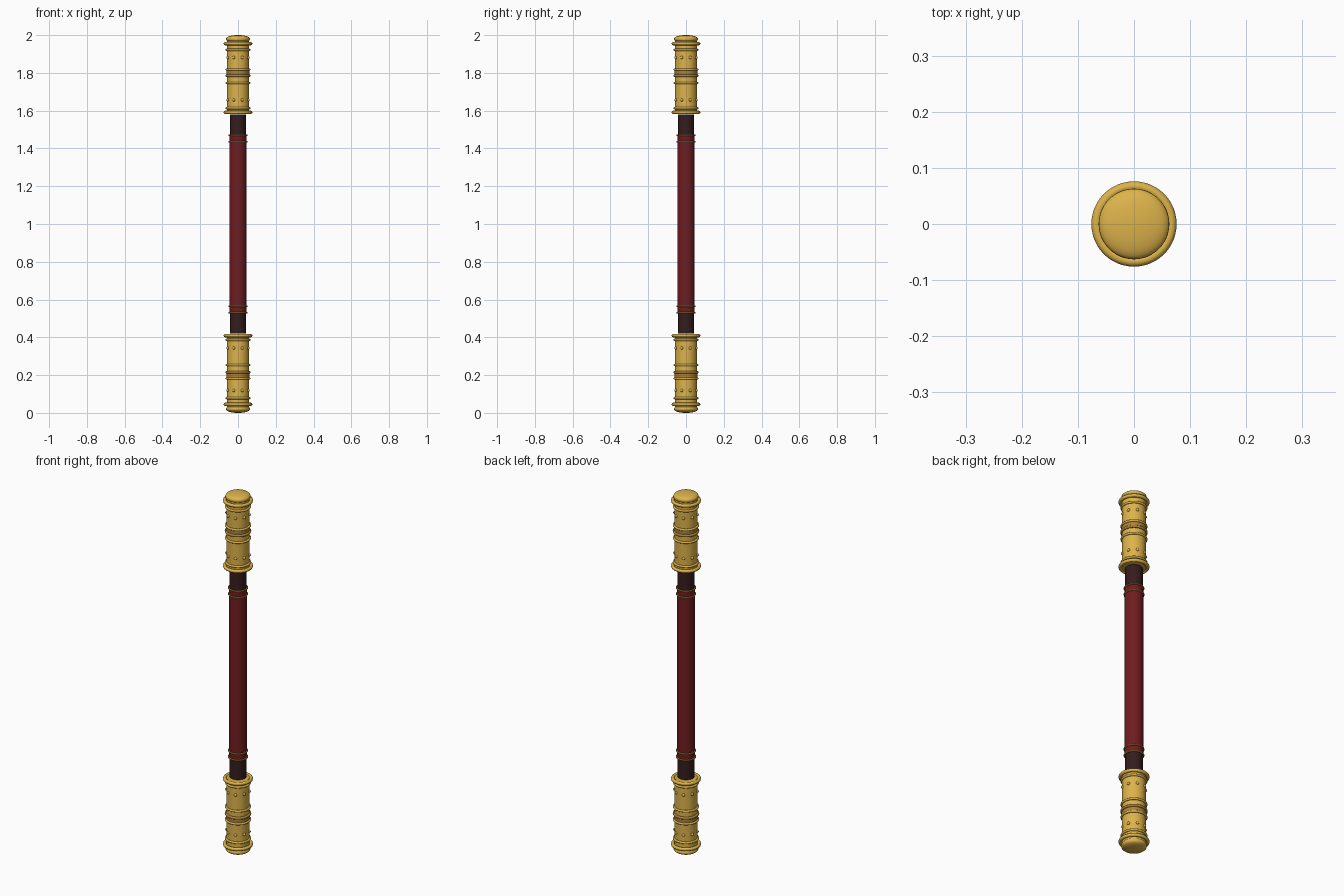
import bpy, math

if "Cube" in bpy.data.objects:
    bpy.data.objects.remove(bpy.data.objects["Cube"])


def material(name, color):
    m = bpy.data.materials.new(name)
    m.diffuse_color = (*color, 1)
    m.use_nodes = True
    m.node_tree.nodes["Principled BSDF"].inputs["Base Color"].default_value = m.diffuse_color
    return m


gold = material("gold", (0.72, 0.45, 0.07))
bronze = material("bronze", (0.42, 0.22, 0.04))
red = material("red_lacquer", (0.16, 0.012, 0.014))
dark = material("dark_wood", (0.035, 0.012, 0.013))


def finish(name, mat, angle=40):
    ob = bpy.context.object
    ob.name = name
    ob.data.materials.append(mat)
    bpy.ops.object.shade_smooth_by_angle(angle=math.radians(angle))
    return ob


def tube(name, r, z0, z1, mat):
    bpy.ops.mesh.primitive_cylinder_add(vertices=48, radius=r, depth=abs(z1 - z0),
                                        location=(0, 0, (z0 + z1) / 2))
    return finish(name, mat)


def ring(name, r, minor, z, mat):
    bpy.ops.mesh.primitive_torus_add(major_radius=r - minor, minor_radius=minor,
                                     major_segments=48, minor_segments=12,
                                     location=(0, 0, z))
    return finish(name, mat)


# Shaft: dark core with a lacquered grip
tube("shaft", 0.043, 0.42, 1.58, dark)
tube("grip", 0.046, 0.535, 1.465, red)

# The two ends mirror each other about z = 1
for end, s in (("top", 1), ("bottom", -1)):
    # Thin bands at the grip ends
    for i, h in enumerate((0.435, 0.470)):
        ring(f"{end}_grip_band_{i}", 0.051, 0.004, 1 + s * h, bronze)

    # Sleeve and flanges
    tube(f"{end}_sleeve", 0.058, 1 + s * 0.586, 1 + s * 0.970, gold)
    for i, h in enumerate((0.591, 0.955)):
        ring(f"{end}_flange_{i}", 0.076, 0.009, 1 + s * h, gold)

    # Raised bands around the sleeve
    for i, h in enumerate((0.613, 0.747, 0.818, 0.922)):
        ring(f"{end}_band_{i}", 0.066, 0.006, 1 + s * h, gold)
    ring(f"{end}_centre_band", 0.067, 0.007, 1 + s * 0.785, bronze)
    tube(f"{end}_inlay", 0.060, 1 + s * 0.785, 1 + s * 0.818, bronze)

    # Rounded pommel
    bpy.ops.mesh.primitive_uv_sphere_add(segments=48, ring_count=20, radius=1,
                                         location=(0, 0, 1 + s * 0.979))
    for v in bpy.context.object.data.vertices:
        v.co.x *= 0.063
        v.co.y *= 0.063
        v.co.z = math.copysign(abs(v.co.z) ** 0.8, v.co.z) * 0.021
    finish(f"{end}_pommel", gold, 80)

    # Two rows of round studs
    for row, h in enumerate((0.657, 0.881)):
        for k in range(8):
            a = math.radians(22.5 + 45 * k)
            bpy.ops.mesh.primitive_uv_sphere_add(
                segments=12, ring_count=8, radius=0.008,
                location=(0.058 * math.cos(a), 0.058 * math.sin(a), 1 + s * h))
            finish(f"{end}_stud_{row}_{k}", gold, 80)
